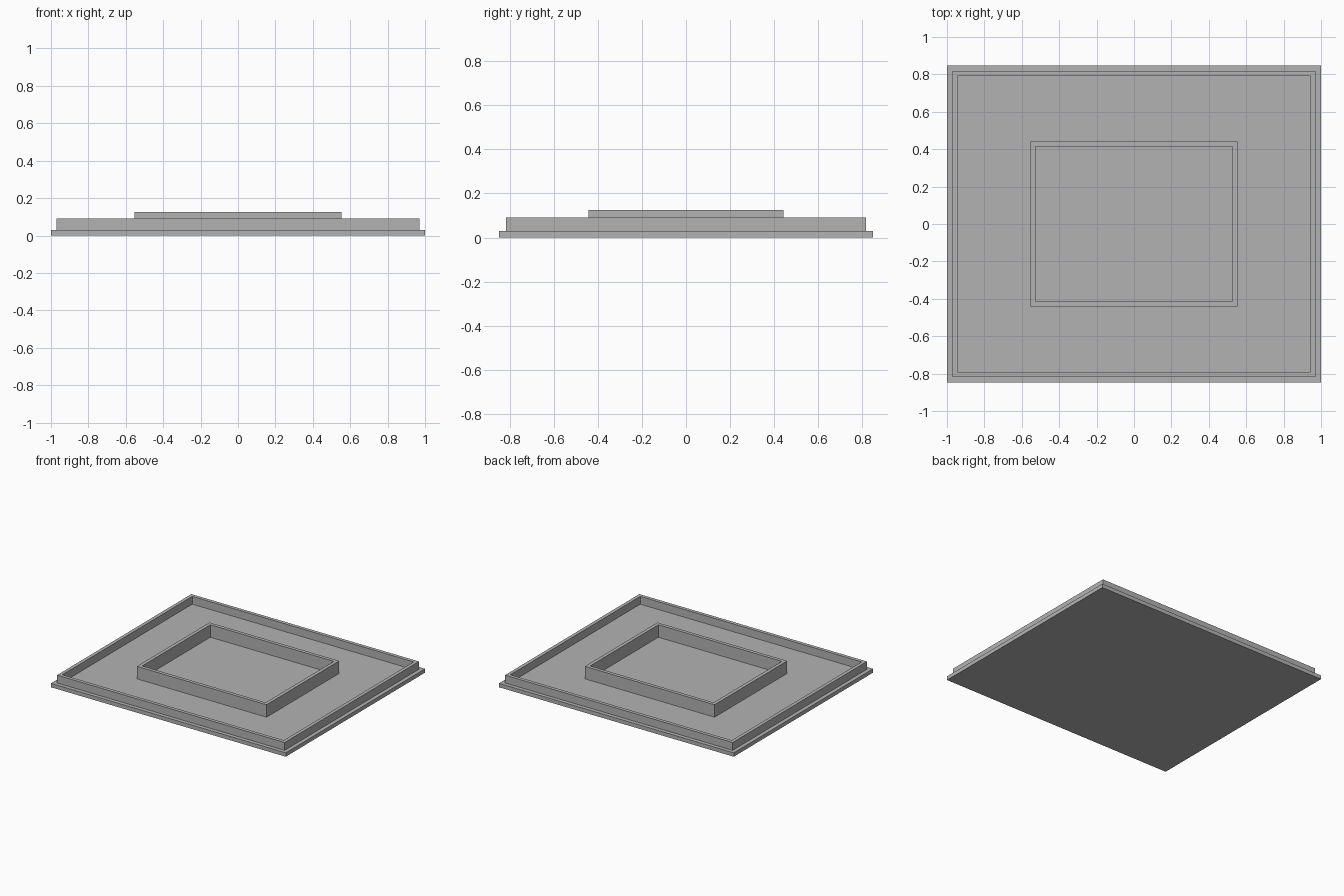
import bpy
import bmesh

cube = bpy.data.objects.get("Cube")
if cube:
    bpy.data.objects.remove(cube, do_unlink=True)

# One plain grey for every part
grey = bpy.data.materials.new("plain_grey")
grey.use_nodes = True
colour = (0.45, 0.45, 0.45, 1.0)
grey.diffuse_color = colour
grey.node_tree.nodes["Principled BSDF"].inputs["Base Color"].default_value = colour

PLATE_TOP = 0.03
WALL = 0.027


def rectangle(bm, hx, hy, z):
    return [bm.verts.new((sx * hx, sy * hy, z))
            for sx, sy in ((-1, -1), (1, -1), (1, 1), (-1, 1))]


def finish(bm, name):
    bmesh.ops.recalc_face_normals(bm, faces=bm.faces[:])
    mesh = bpy.data.meshes.new(name)
    bm.to_mesh(mesh)
    bm.free()
    mesh.materials.append(grey)
    obj = bpy.data.objects.new(name, mesh)
    bpy.context.collection.objects.link(obj)


def slab(name, hx, hy, bottom, top):
    bm = bmesh.new()
    low, high = rectangle(bm, hx, hy, bottom), rectangle(bm, hx, hy, top)
    bm.faces.new(low)
    bm.faces.new(high)
    for i in range(4):
        j = (i + 1) % 4
        bm.faces.new((low[i], low[j], high[j], high[i]))
    finish(bm, name)


def frame(name, hx, hy, bottom, top):
    """Rectangular wall, open in the middle."""
    bm = bmesh.new()
    loops = [rectangle(bm, hx, hy, bottom),
             rectangle(bm, hx, hy, top),
             rectangle(bm, hx - WALL, hy - WALL, top),
             rectangle(bm, hx - WALL, hy - WALL, bottom)]
    for k in range(4):
        a, b = loops[k], loops[(k + 1) % 4]
        for i in range(4):
            j = (i + 1) % 4
            bm.faces.new((a[i], a[j], b[j], b[i]))
    finish(bm, name)


# Base plate with a low outer rim and a taller central rim
slab("base_plate", 1.0, 0.847, 0.0, PLATE_TOP)
frame("outer_rim", 0.97, 0.817, PLATE_TOP, 0.09)
frame("central_rim", 0.553, 0.442, PLATE_TOP, 0.126)
